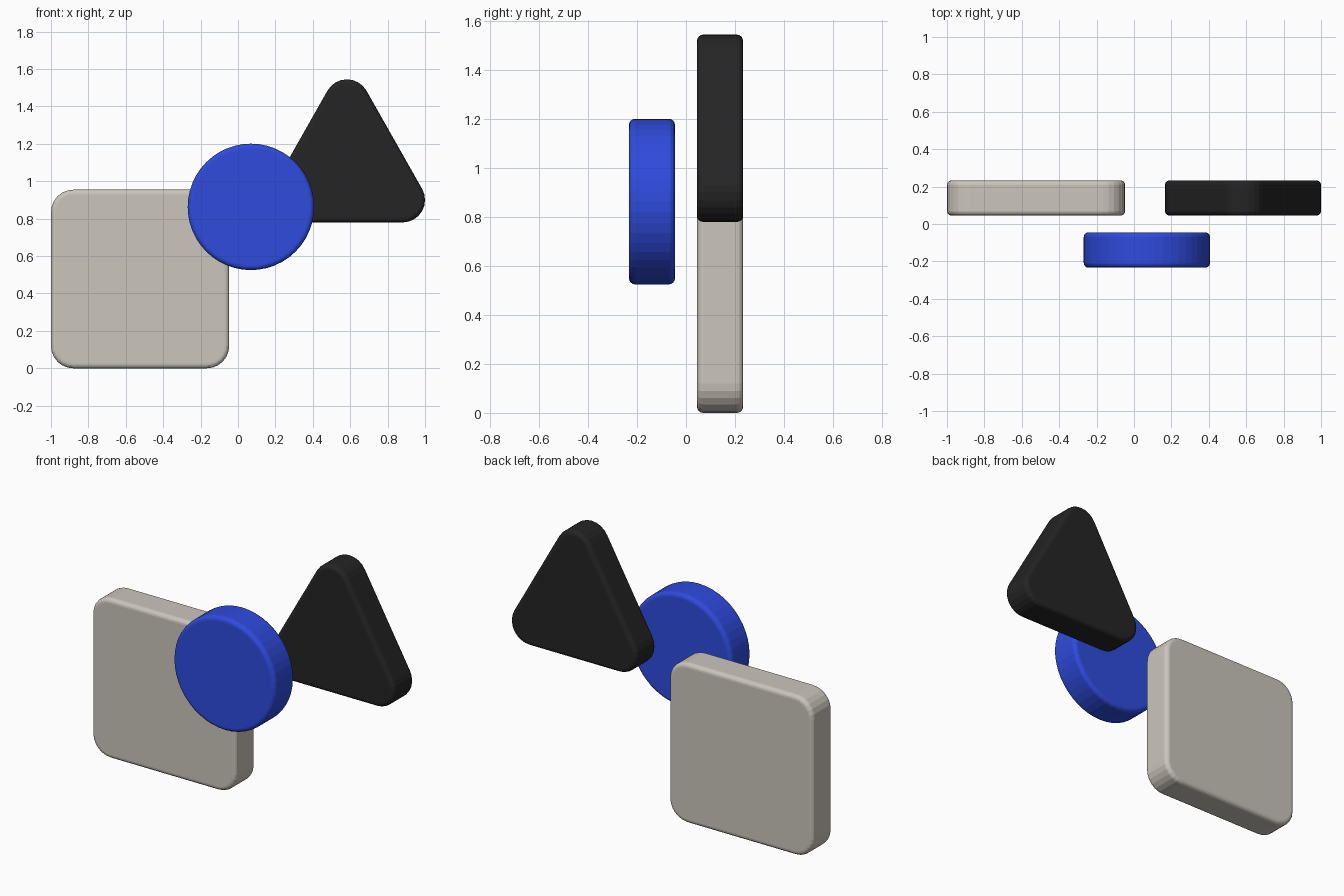
import bpy, bmesh, math

if "Cube" in bpy.data.objects:
    bpy.data.objects.remove(bpy.data.objects["Cube"])


def material(name, rgb):
    m = bpy.data.materials.new(name)
    m.diffuse_color = (*rgb, 1)
    m.use_nodes = True
    m.node_tree.nodes["Principled BSDF"].inputs["Base Color"].default_value = m.diffuse_color
    return m


def rounded_outline(corners, radius, steps):
    """Counter-clockwise (x, z) corner centres, each swept by an arc."""
    pts, n = [], len(corners)
    for i, (x, z) in enumerate(corners):
        px, pz = corners[i - 1]
        nx, nz = corners[(i + 1) % n]
        start = math.atan2(z - pz, x - px) - math.pi / 2
        end = math.atan2(nz - z, nx - x) - math.pi / 2
        sweep = (end - start) % math.tau
        for s in range(steps + 1):
            a = start + sweep * s / steps
            pts.append((x + radius * math.cos(a), z + radius * math.sin(a)))
    return pts


def slab(name, outline, y_front, y_back, mat):
    """Extrude an outline along y and round its rims."""
    bm = bmesh.new()
    face = bm.faces.new([bm.verts.new((x, y_front, z)) for x, z in outline])
    ext = bmesh.ops.extrude_face_region(bm, geom=[face], use_keep_orig=True)
    moved = [g for g in ext["geom"] if isinstance(g, bmesh.types.BMVert)]
    bmesh.ops.translate(bm, verts=moved, vec=(0, y_back - y_front, 0))
    bmesh.ops.recalc_face_normals(bm, faces=bm.faces)
    mesh = bpy.data.meshes.new(name)
    bm.to_mesh(mesh)
    bm.free()
    mesh.materials.append(mat)
    ob = bpy.data.objects.new(name, mesh)
    bpy.context.collection.objects.link(ob)
    bevel = ob.modifiers.new("rim", "BEVEL")
    bevel.width = 0.025
    bevel.segments = 4
    bevel.limit_method = "ANGLE"
    bevel.angle_limit = math.radians(40)
    bevel.use_clamp_overlap = False
    return ob


stone = material("warm grey", (0.60, 0.56, 0.50))
blue = material("blue", (0.028, 0.07, 0.73))
black = material("black", (0.018, 0.018, 0.018))

R = 0.12  # corner radius

# Rounded square, back left
x0, x1, z0, z1 = -1 + R, -0.047 - R, R, 0.955 - R
square = [(x0, z0), (x1, z0), (x1, z1), (x0, z1)]
slab("square_tile", rounded_outline(square, R, 6), 0.045, 0.233, stone)

# Rounded triangle, back right
triangle = [(0.165 + R, 0.78 + R), (1 - R, 0.78 + R), (0.5825, 1.545 - R)]
slab("triangle_tile", rounded_outline(triangle, R, 8), 0.045, 0.233, black)

# Disc, front centre
N = 48
disc = [(0.069 + 0.338 * math.cos(math.tau * i / N),
         0.863 + 0.338 * math.sin(math.tau * i / N)) for i in range(N)]
slab("disc_tile", disc, -0.233, -0.045, blue)
